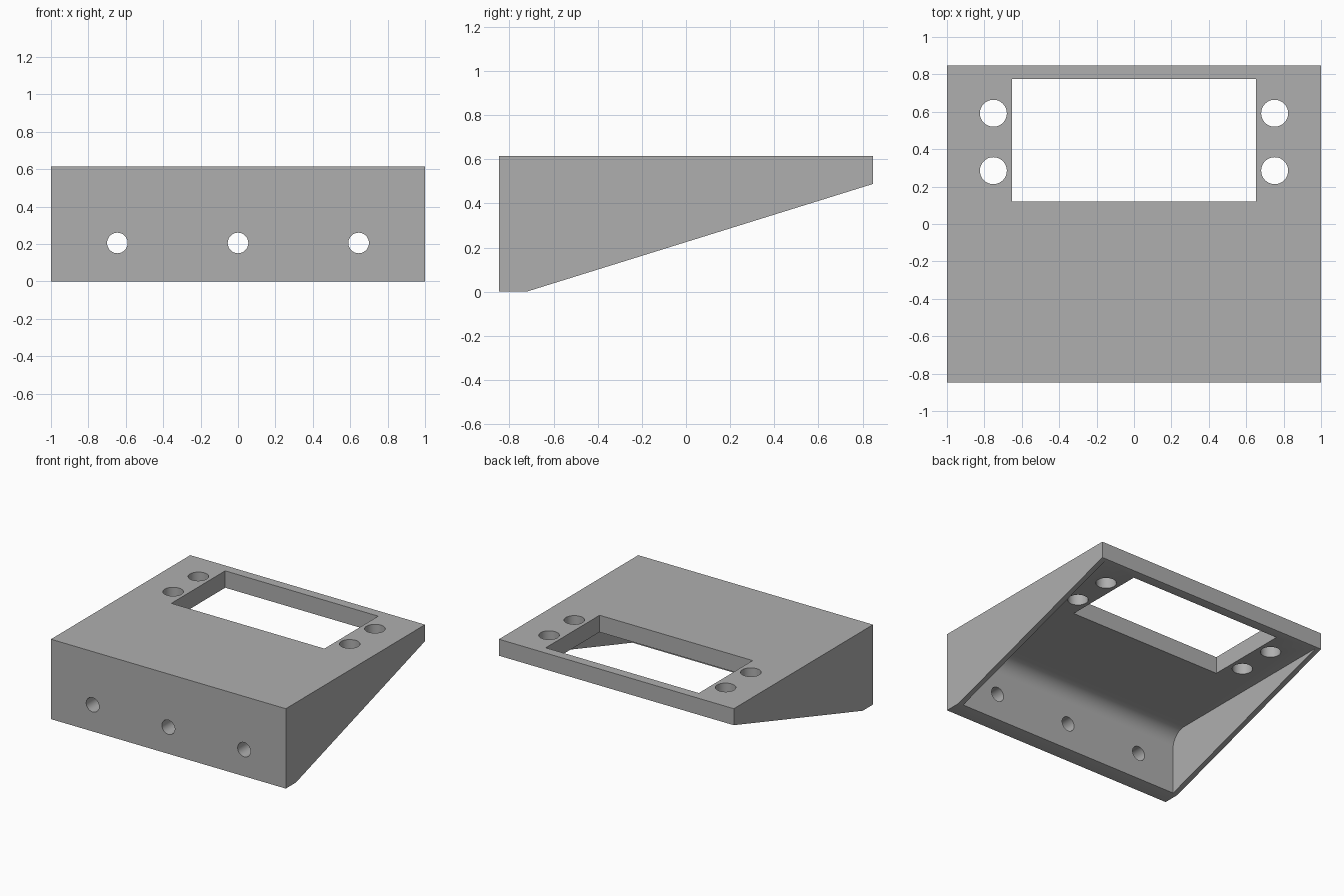
import bpy
import bmesh
import math
from mathutils import Matrix

if "Cube" in bpy.data.objects:
    bpy.data.objects.remove(bpy.data.objects["Cube"], do_unlink=True)

HALF_Y = 0.847
HEIGHT = 0.615
PLATE_Z = 0.485      # underside of the top plate
WALL_Y = -0.718      # inner face of the front wall
SIDE = 0.04          # side wall thickness
FILLET = 0.12

grey = bpy.data.materials.new("plain grey")
grey.use_nodes = True
colour = (0.43, 0.43, 0.43, 1)
grey.diffuse_color = colour
grey.node_tree.nodes["Principled BSDF"].inputs["Base Color"].default_value = colour


def finish(name, bm):
    bmesh.ops.recalc_face_normals(bm, faces=bm.faces)
    mesh = bpy.data.meshes.new(name)
    bm.to_mesh(mesh)
    bm.free()
    mesh.materials.append(grey)
    obj = bpy.data.objects.new(name, mesh)
    bpy.context.collection.objects.link(obj)
    return obj


def prism(name, profile, half_width):
    """Extrude a (y, z) profile along x."""
    bm = bmesh.new()
    face = bm.faces.new([bm.verts.new((-half_width, y, z)) for y, z in profile])
    new = bmesh.ops.extrude_face_region(bm, geom=[face])["geom"]
    bmesh.ops.translate(bm, vec=(2 * half_width, 0, 0),
                        verts=[v for v in new if isinstance(v, bmesh.types.BMVert)])
    return finish(name, bm)


def drill(name, centre, radius, along_y=False):
    bm = bmesh.new()
    turn = Matrix.Rotation(math.pi / 2, 4, 'X') if along_y else Matrix()
    bmesh.ops.create_cone(bm, cap_ends=True, segments=48, radius1=radius, radius2=radius,
                          depth=0.4, matrix=Matrix.Translation(centre) @ turn)
    return finish(name, bm)


# Wedge-shaped outer body
bracket = prism("bracket_body", [(-HALF_Y, 0), (-0.722, 0), (HALF_Y, 0.488),
                                 (HALF_Y, HEIGHT), (-HALF_Y, HEIGHT)], 1)

# Hollow underside with a rounded inner corner
arc = [(WALL_Y + FILLET * (1 - math.cos(a)), PLATE_Z - FILLET * (1 - math.sin(a)))
       for a in (math.pi / 2 * i / 12 for i in range(13))]
cutters = [prism("cavity_cutter", [(WALL_Y, -0.2)] + arc + [(1, PLATE_Z), (1, -0.2)], 1 - SIDE)]

# Rectangular window in the top plate
cutters.append(prism("window_cutter", [(0.12, 0.3), (0.775, 0.3), (0.775, 0.8), (0.12, 0.8)], 0.652))

# Mounting holes beside the window and through the front wall
for x in (-0.752, 0.752):
    for y in (0.285, 0.592):
        cutters.append(drill("plate_hole_cutter", (x, y, 0.56), 0.072))
for x in (-0.645, 0, 0.645):
    cutters.append(drill("front_hole_cutter", (x, -0.8, 0.205), 0.055, True))

# Apply every cut, then discard the cutters
bpy.context.view_layer.objects.active = bracket
for cutter in cutters:
    cutter.hide_render = True
    mod = bracket.modifiers.new("cut", 'BOOLEAN')
    mod.operation = 'DIFFERENCE'
    mod.solver = 'EXACT'
    mod.object = cutter
    bpy.ops.object.modifier_apply(modifier=mod.name)
    bpy.data.objects.remove(cutter, do_unlink=True)

for obj in bpy.context.selected_objects:
    obj.select_set(False)
bracket.select_set(True)
bpy.ops.object.shade_smooth_by_angle(angle=math.radians(30))
